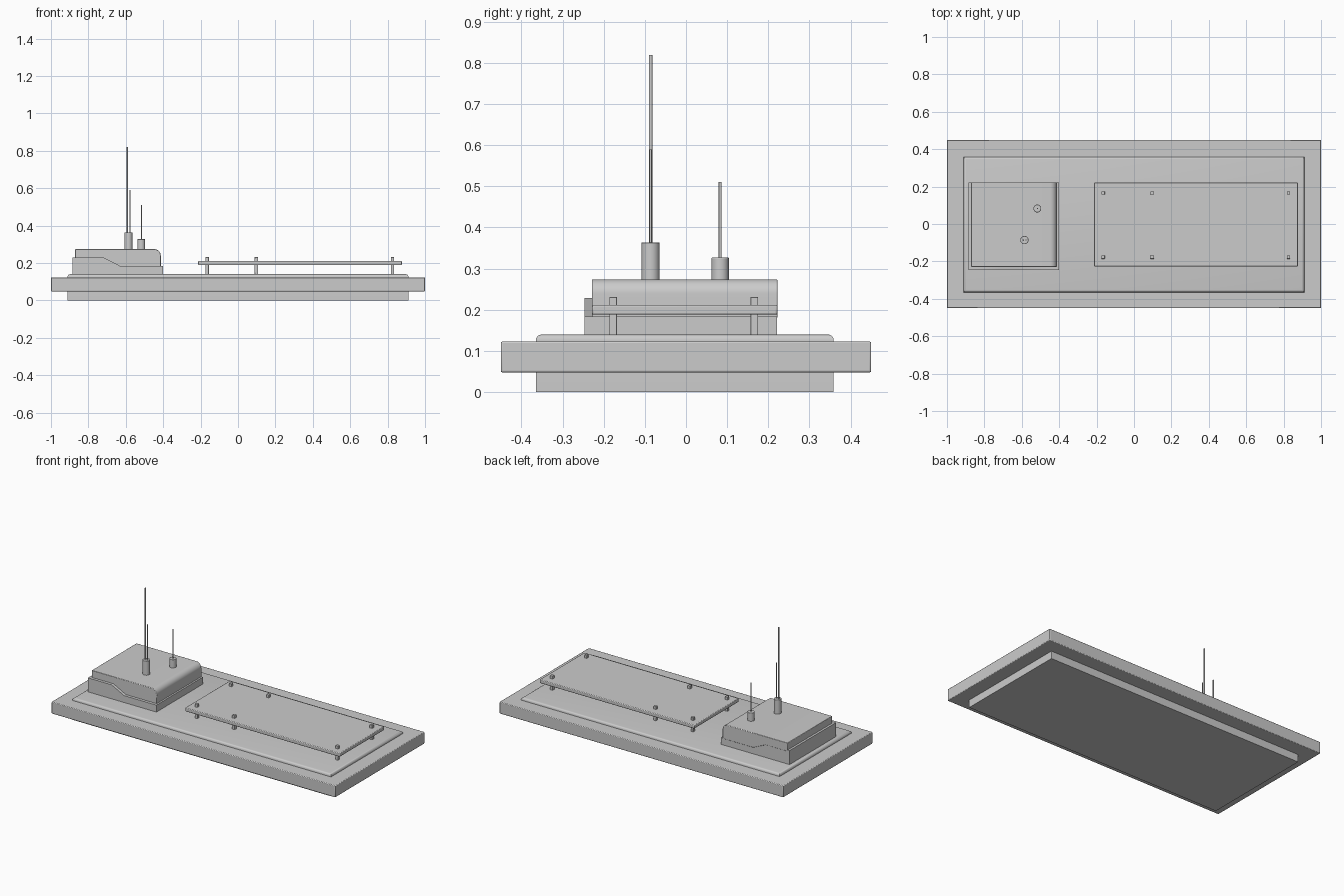
import bpy, bmesh, math

if "Cube" in bpy.data.objects:
    bpy.data.objects.remove(bpy.data.objects["Cube"])


def finish(name, bm, bevel=0.0, segments=2):
    bmesh.ops.recalc_face_normals(bm, faces=bm.faces)
    me = bpy.data.meshes.new(name)
    bm.to_mesh(me)
    bm.free()
    ob = bpy.data.objects.new(name, me)
    bpy.context.collection.objects.link(ob)
    if bevel:
        mod = ob.modifiers.new("edge_bevel", 'BEVEL')
        mod.width = bevel
        mod.segments = segments
        mod.limit_method = 'ANGLE'
        mod.angle_limit = math.radians(40)
    bpy.ops.object.select_all(action='DESELECT')
    bpy.context.view_layer.objects.active = ob
    ob.select_set(True)
    bpy.ops.object.shade_smooth_by_angle(angle=math.radians(35))
    return ob


def box(name, x, y, z, bevel=0.0, round_top=0.0):
    bm = bmesh.new()
    bmesh.ops.create_cube(bm, size=1)
    for v in bm.verts:
        for i, (lo, hi) in enumerate((x, y, z)):
            v.co[i] = lo if v.co[i] < 0 else hi
    if round_top:
        edges = [e for e in bm.edges if all(v.co.z > z[1] - 1e-5 for v in e.verts)]
        bmesh.ops.bevel(bm, geom=edges, offset=round_top, segments=4,
                        profile=0.5, affect='EDGES')
    return finish(name, bm, bevel)


def prism(name, profile, y, bevel=0.0):
    # extrude an x-z outline along y
    bm = bmesh.new()
    face = bm.faces.new([bm.verts.new((px, y[0], pz)) for px, pz in profile])
    ext = bmesh.ops.extrude_face_region(bm, geom=[face])
    for v in ext['geom']:
        if isinstance(v, bmesh.types.BMVert):
            v.co.y = y[1]
    return finish(name, bm, bevel)


def cylinder(name, x, y, z0, z1, r, sides=24, bevel=0.0):
    bm = bmesh.new()
    bmesh.ops.create_cone(bm, cap_ends=True, segments=sides,
                          radius1=r, radius2=r, depth=z1 - z0)
    bmesh.ops.translate(bm, verts=bm.verts, vec=(x, y, (z0 + z1) / 2))
    return finish(name, bm, bevel)


# Base: wide rim slab around an inner block
box("base_block", (-0.911, 0.911), (-0.365, 0.359), (0, 0.14), round_top=0.014)
box("rim_slab", (-1, 1), (-0.45, 0.45), (0.048, 0.123), bevel=0.004)

# Cabin: stepped lower skirt and upper body with a rounded shoulder
step = [(-0.717, 0.229), (-0.63, 0.184)]
prism("cabin_skirt", [(-0.885, 0.135), (-0.885, 0.229)] + step
      + [(-0.402, 0.184), (-0.402, 0.135)], (-0.247, 0.2215))
R = 0.035
shoulder = [(-0.413 - R + R * math.sin(a), 0.274 - R + R * math.cos(a))
            for a in [math.pi / 2 * i / 10 for i in range(11)]]
prism("cabin_body", [(-0.871, 0.22), (-0.871, 0.274)] + shoulder
      + [(-0.413, 0.18), (-0.63, 0.18), (-0.717, 0.22)], (-0.229, 0.2225), bevel=0.003)

# Raised panel on six posts
box("raised_panel", (-0.213, 0.876), (-0.228, 0.222), (0.188, 0.212), bevel=0.004)
for i, px in enumerate((-0.165, 0.098, 0.826)):
    for side, py in (("front", -0.177), ("back", 0.166)):
        box(f"panel_post_{side}_{i + 1}", (px - 0.009, px + 0.009),
            (py - 0.009, py + 0.009), (0.135, 0.231), bevel=0.001)

# Antenna mounts and rods
cylinder("tall_mount", -0.586, -0.086, 0.27, 0.364, 0.022, bevel=0.002)
cylinder("short_mount", -0.517, 0.083, 0.27, 0.327, 0.021, bevel=0.002)
for name, ax, ay, top, r in (("tall_antenna", -0.592, -0.086, 0.819, 0.0045),
                             ("middle_antenna", -0.577, -0.086, 0.59, 0.003),
                             ("short_antenna", -0.516, 0.083, 0.511, 0.0035)):
    cylinder(name, ax, ay, 0.31, top, r, sides=12)
